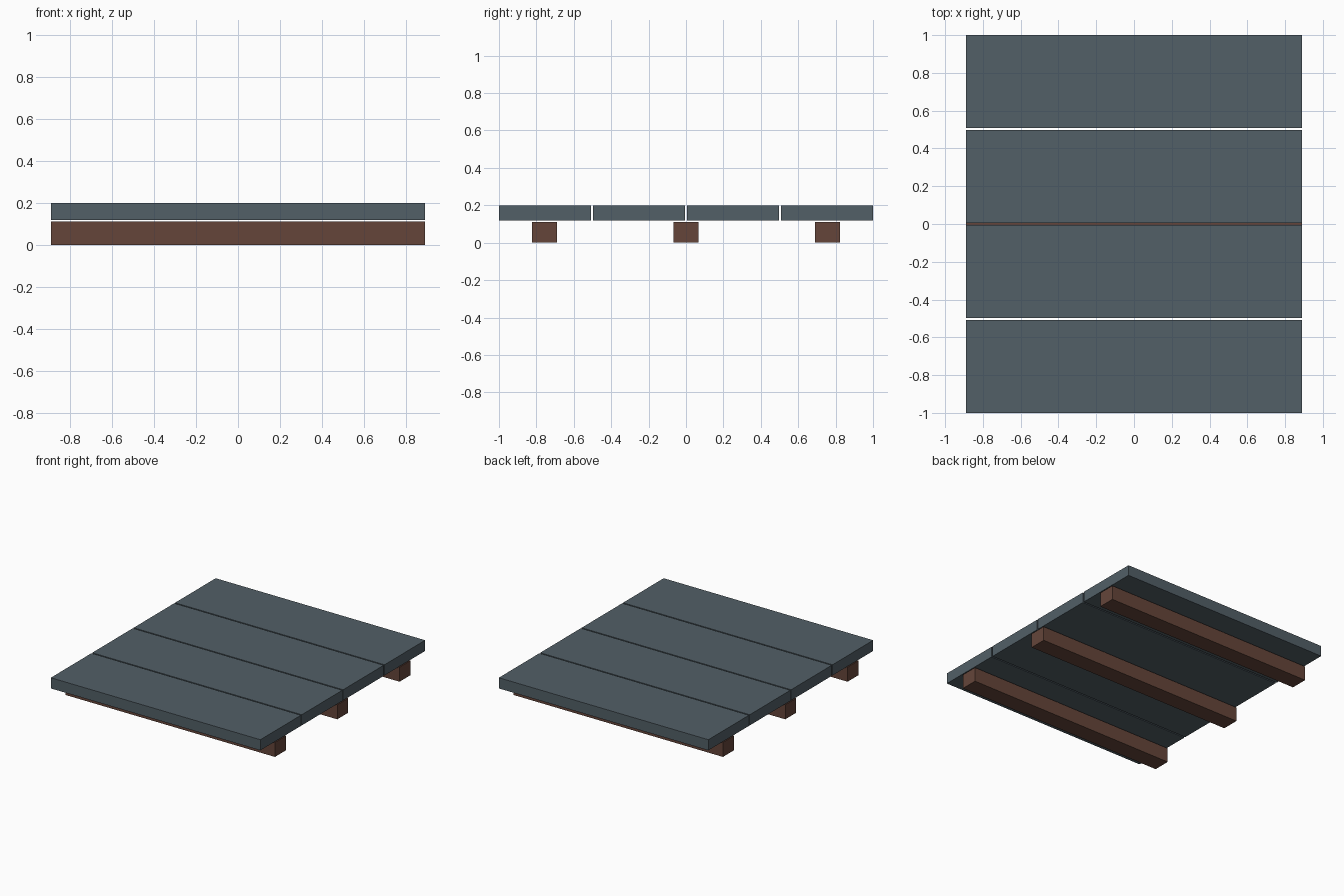
import bpy

if "Cube" in bpy.data.objects:
    bpy.data.objects.remove(bpy.data.objects["Cube"])


def material(name, color):
    mat = bpy.data.materials.new(name)
    mat.diffuse_color = (*color, 1)
    mat.use_nodes = True
    mat.node_tree.nodes["Principled BSDF"].inputs["Base Color"].default_value = mat.diffuse_color
    return mat


def box(name, y, z0, z1, width, mat):
    bpy.ops.mesh.primitive_cube_add(size=1, location=(0, y, (z0 + z1) / 2))
    ob = bpy.context.object
    ob.name = name
    ob.scale = (LENGTH, width, z1 - z0)
    bpy.ops.object.transform_apply(location=False, rotation=False, scale=True)
    ob.data.materials.append(mat)
    return ob


LENGTH = 1.78
GAP = 0.01
PLANK_WIDTH = (2 - 3 * GAP) / 4

slate = material("slate_paint", (0.085, 0.115, 0.135))
brown = material("brown_wood", (0.13, 0.06, 0.042))

# Four deck planks with narrow gaps
for i in range(4):
    y = (i - 1.5) * (PLANK_WIDTH + GAP)
    box(f"deck_plank_{i + 1}", y, 0.118, 0.2, PLANK_WIDTH, slate)

# Three support beams just below the planks
for i in range(3):
    box(f"support_beam_{i + 1}", (i - 1) * 0.756, 0, 0.111, 0.133, brown)
